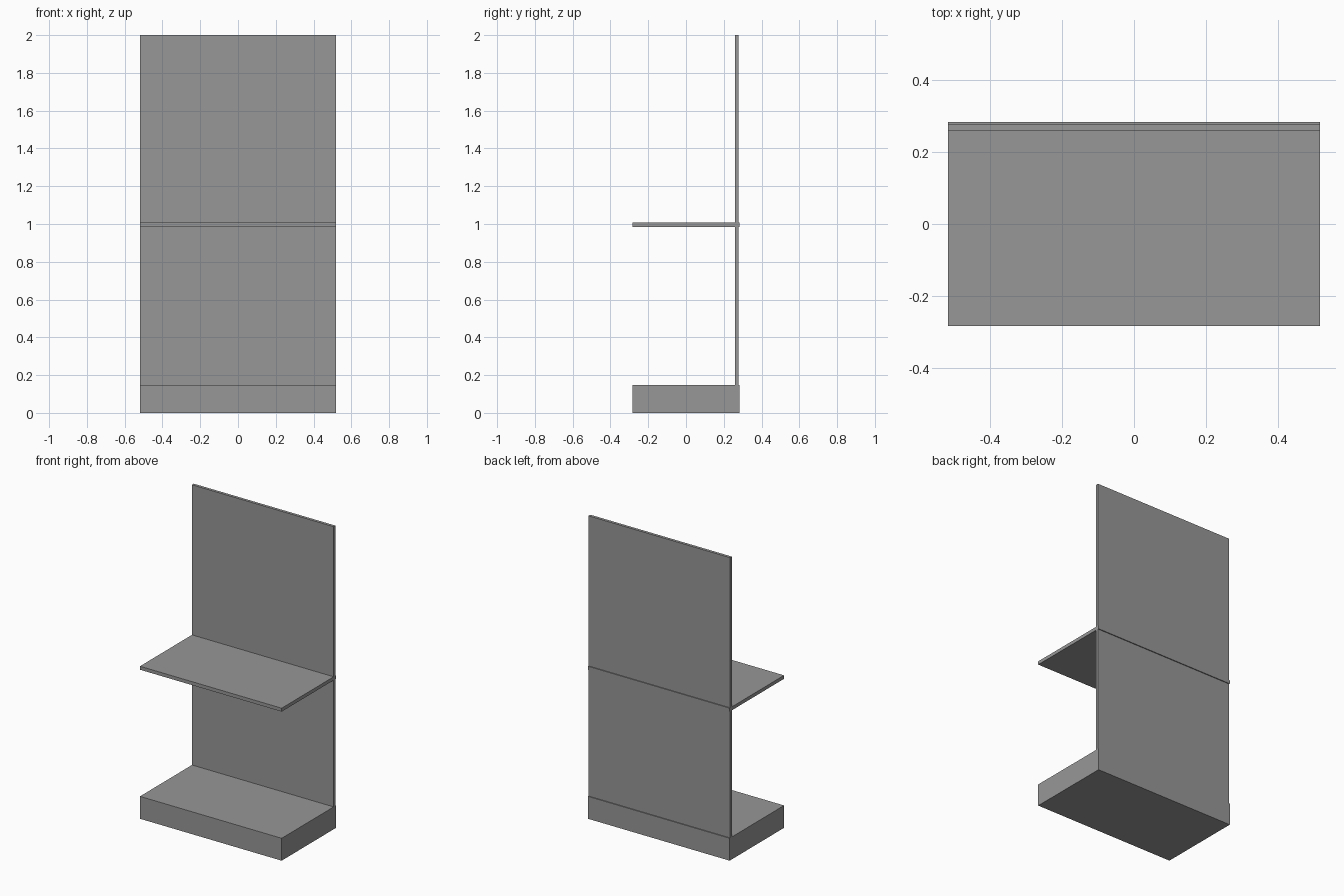
import bpy

old = bpy.data.objects.get("Cube")
if old:
    bpy.data.objects.remove(old, do_unlink=True)

# Single flat grey finish
grey = bpy.data.materials.new("mid grey")
grey.use_nodes = True
colour = (0.31, 0.31, 0.31, 1)
grey.diffuse_color = colour
grey.node_tree.nodes["Principled BSDF"].inputs["Base Color"].default_value = colour

WIDTH = 1.036
DEPTH = 0.568


def box(name, y_range, z_range):
    """Full-width slab spanning the given depth and height."""
    (y0, y1), (z0, z1) = y_range, z_range
    bpy.ops.mesh.primitive_cube_add(size=1, location=(0, (y0 + y1) / 2, (z0 + z1) / 2))
    part = bpy.context.object
    part.name = name
    part.scale = (WIDTH, y1 - y0, z1 - z0)
    bpy.ops.object.transform_apply(location=False, rotation=False, scale=True)
    part.data.materials.append(grey)
    return part


full_depth = (-DEPTH / 2, DEPTH / 2)

# Plinth, shelf, and the upright panel set just inside their back edges
box("base", full_depth, (0, 0.148))
box("shelf", full_depth, (0.985, 1.008))
panel_depth = (0.259, 0.278)
box("lower_back_panel", panel_depth, (0.148, 0.985))
box("upper_back_panel", panel_depth, (1.008, 2))
